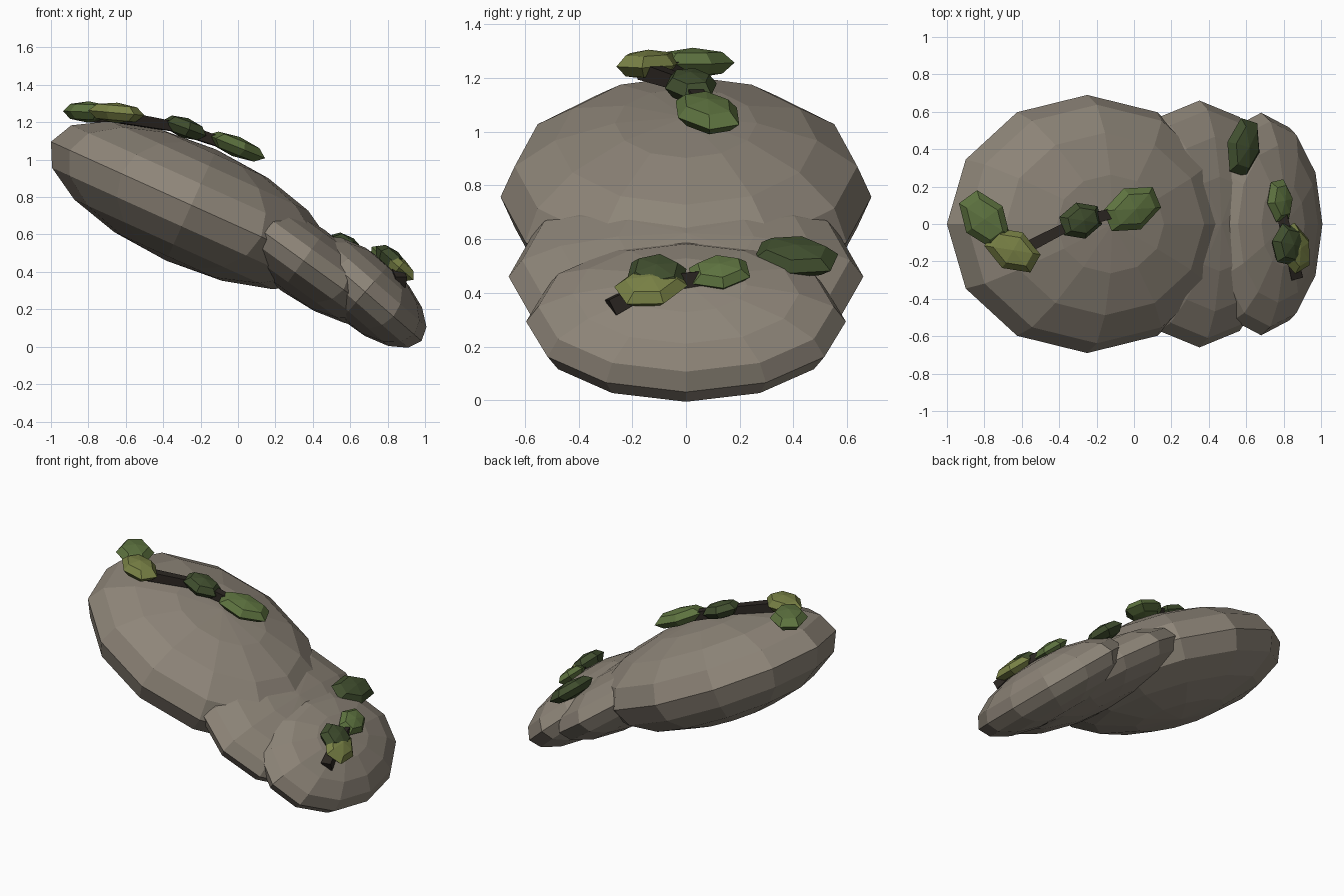
import bpy, bmesh, math
from mathutils import Matrix, Vector

if "Cube" in bpy.data.objects:
    bpy.data.objects.remove(bpy.data.objects["Cube"])


def material(name, rgb):
    m = bpy.data.materials.new(name)
    m.diffuse_color = (*rgb, 1)
    m.use_nodes = True
    m.node_tree.nodes["Principled BSDF"].inputs["Base Color"].default_value = m.diffuse_color
    return m


STONE = material("stone", (0.27, 0.235, 0.19))
BARK = material("bark", (0.025, 0.02, 0.016))
DARK = material("moss_dark", (0.05, 0.075, 0.027))
MID = material("moss_mid", (0.11, 0.17, 0.05))
LIGHT = material("moss_light", (0.19, 0.22, 0.06))


def finish(name, bm, mat):
    me = bpy.data.meshes.new(name)
    bm.to_mesh(me)
    bm.free()
    me.materials.append(mat)
    ob = bpy.data.objects.new(name, me)
    bpy.context.collection.objects.link(ob)
    return ob


def blob(name, loc, radii, tilt, yaw, segs, rings, mat):
    """Faceted ellipsoid: turned by yaw in its own plane, then tilted down towards +x."""
    bm = bmesh.new()
    mtx = (Matrix.Translation(loc) @ Matrix.Rotation(math.radians(tilt), 4, 'Y')
           @ Matrix.Rotation(math.radians(yaw), 4, 'Z') @ Matrix.Diagonal((*radii, 1)))
    bmesh.ops.create_uvsphere(bm, u_segments=segs, v_segments=rings, radius=1, matrix=mtx)
    return finish(name, bm, mat)


def stick(name, a, b, r, mat):
    """Short tapered four-sided branch from a to b."""
    a, b = Vector(a), Vector(b)
    d = b - a
    bm = bmesh.new()
    mtx = (Matrix.Translation((a + b) / 2) @ d.to_track_quat('Z', 'Y').to_matrix().to_4x4()
           @ Matrix.Rotation(math.pi / 4, 4, 'Z'))
    bmesh.ops.create_cone(bm, cap_ends=True, segments=4, radius1=r, radius2=r * 0.8,
                          depth=d.length, matrix=mtx)
    return finish(name, bm, mat)


# Three overlapping boulders stepping down towards +x
blob("large_boulder", (-0.25, 0, 0.757), (0.823, 0.69, 0.326), 24.3, 0, 12, 8, STONE)
blob("middle_boulder", (0.35, 0, 0.46), (0.53, 0.66, 0.20), 35.8, 0, 12, 8, STONE)
blob("small_boulder", (0.68, 0, 0.293), (0.40, 0.595, 0.194), 41, 0, 12, 8, STONE)

# Moss clumps: location, radii, tilt, yaw, colour
clumps = [
    ((-0.80, 0.025, 1.255), (0.172, 0.12, 0.057), 2, -54, MID),
    ((-0.65, -0.14, 1.25), (0.165, 0.11, 0.055), 5, -30, LIGHT),
    ((-0.285, 0.018, 1.17), (0.13, 0.10, 0.055), 20, 15, DARK),
    ((-0.01, 0.08, 1.07), (0.18, 0.12, 0.055), 22, 24, MID),
    ((0.585, 0.41, 0.535), (0.17, 0.11, 0.055), 36, 75, DARK),
    ((0.78, 0.125, 0.475), (0.125, 0.09, 0.045), 41, 100, MID),
    ((0.86, -0.13, 0.425), (0.145, 0.11, 0.05), 41, 115, LIGHT),
    ((0.82, -0.11, 0.465), (0.12, 0.11, 0.055), 41, 80, DARK),
]
for i, (loc, rad, tilt, yaw, mat) in enumerate(clumps, 1):
    blob(f"moss_clump_{i}", loc, rad, tilt, yaw, 6, 4, mat)

# Branches joining the clumps
for i, (a, b) in enumerate([
    ((-0.78, 0.05, 1.23), (-0.62, -0.14, 1.23)),
    ((-0.62, -0.15, 1.225), (-0.33, 0.0, 1.175)),
    ((-0.33, 0.0, 1.175), (-0.03, 0.08, 1.07)),
    ((0.87, -0.28, 0.345), (0.83, -0.12, 0.43)),
    ((0.83, -0.12, 0.43), (0.78, 0.10, 0.46)),
], 1):
    stick(f"branch_{i}", a, b, 0.045, BARK)
